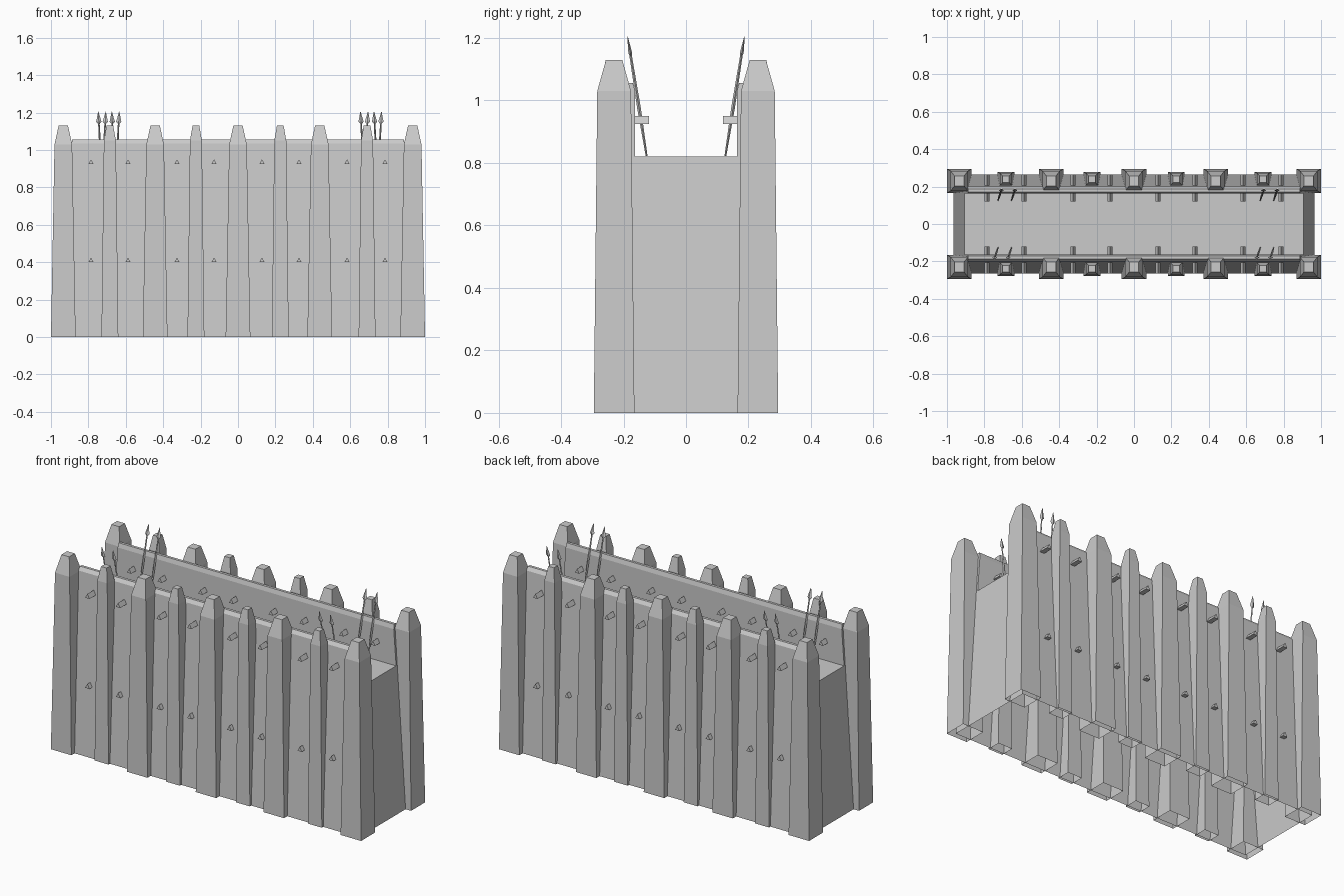
import bpy, bmesh
from mathutils import Vector

cube = bpy.data.objects.get("Cube")
if cube:
    bpy.data.objects.remove(cube, do_unlink=True)

grey = bpy.data.materials.new("plain grey")
grey.use_nodes = True
grey.diffuse_color = (0.6, 0.6, 0.6, 1)
grey.node_tree.nodes["Principled BSDF"].inputs["Base Color"].default_value = (0.6, 0.6, 0.6, 1)


def loft(name, rings, cap_start=True, cap_end=True):
    """Skin a list of equal-sized closed rings into a flat-shaded object."""
    bm = bmesh.new()
    loops = [[bm.verts.new(p) for p in ring] for ring in rings]
    n = len(loops[0])
    for a, b in zip(loops, loops[1:]):
        for i in range(n):
            j = (i + 1) % n
            bm.faces.new((a[i], a[j], b[j], b[i]))
    if cap_start:
        bm.faces.new(loops[0][::-1])
    if cap_end:
        bm.faces.new(loops[-1])
    return finish(name, bm)


def finish(name, bm):
    bmesh.ops.recalc_face_normals(bm, faces=bm.faces)
    mesh = bpy.data.meshes.new(name)
    bm.to_mesh(mesh)
    bm.free()
    mesh.materials.append(grey)
    obj = bpy.data.objects.new(name, mesh)
    bpy.context.collection.objects.link(obj)
    return obj


# Wall body: sloped outer walls, parapets and walkway, open underneath
half = [(0.265, 0), (0.2, 1.035), (0.186, 1.055), (0.17, 1.055), (0.163, 1.03), (0.163, 0.82)]
profile = half + [(-y, z) for y, z in reversed(half)]
bm = bmesh.new()
ends = []
for side in (-1, 1):
    ends.append([bm.verts.new((side * (0.965 - 0.073 * z), y, z)) for y, z in profile])
for i in range(len(profile) - 1):
    bm.faces.new((ends[0][i], ends[0][i + 1], ends[1][i + 1], ends[1][i]))
for end in ends:
    bm.faces.new(end)
finish("wall_body", bm)


# Tapered posts with a bevelled point, open underneath
def post(name, x, y, sections):
    rings = []
    for z, hx, hy in sections:
        rings.append([(x + sx * hx, y + sy * hy, z)
                      for sx, sy in ((-1, -1), (1, -1), (1, 1), (-1, 1))])
    loft(name, rings, cap_start=False)


LARGE = [(0, 0.066, 0.065), (1.03, 0.047, 0.054), (1.13, 0.025, 0.026)]
SMALL = [(0, 0.045, 0.039), (1.05, 0.032, 0.033), (1.13, 0.018, 0.018)]
for label, side in (("front", -1), ("back", 1)):
    for x in (-0.934, -0.443, 0, 0.437, 0.934):
        post(label + "_large_post", x, side * 0.23, LARGE)
    for x in (-0.685, -0.225, 0.226, 0.69):
        post(label + "_small_post", x, side * 0.239, SMALL)

    # Triangular pegs driven through the wall in two rows
    for x in (-0.786, -0.588, -0.326, -0.128, 0.128, 0.326, 0.583, 0.786):
        for z in (0.925, 0.4):
            loft(label + "_peg", [[(x - 0.014, side * y, z), (x + 0.014, side * y, z),
                                   (x, side * y, z + 0.025)] for y in (0.119, 0.265)])

    # Spears leaning on the inside of the parapet
    for x in (-0.727, -0.655, 0.675, 0.747):
        foot = Vector((x, side * 0.126, 0.822))
        tip = Vector((x + side * 0.02, side * 0.187, 1.205))

        def ring(t, wx, wy):
            c = foot.lerp(tip, t)
            return [c + Vector(d) for d in ((-wx, 0, 0), (0, -wy, 0), (wx, 0, 0), (0, wy, 0))]

        loft(label + "_spear_shaft", [ring(0, 0.003, 0.003), ring(0.4, 0.006, 0.006),
                                      ring(0.86, 0.004, 0.004)])
        loft(label + "_spear_head", [ring(0.83, 0.004, 0.003), ring(0.86, 0.014, 0.006),
                                     ring(1, 0.001, 0.001)])
